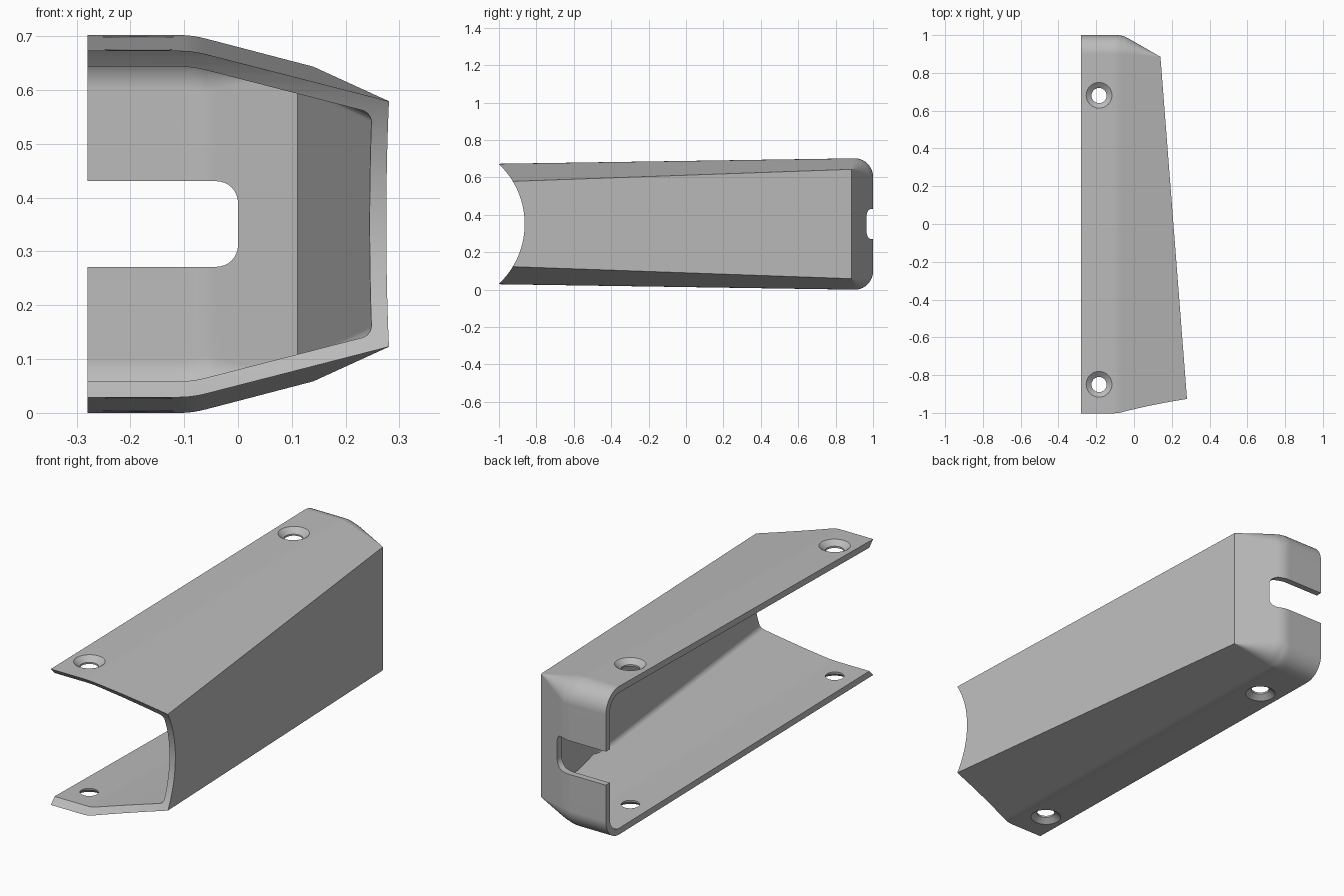
import bpy, bmesh
from math import sin, cos, pi, sqrt
from mathutils import Vector

cube = bpy.data.objects.get("Cube")
if cube:
    bpy.data.objects.remove(cube, do_unlink=True)

MID = 0.351       # height of the symmetry plane
WALL = 0.03       # shell thickness

grey = bpy.data.materials.new("light_grey")
grey.use_nodes = True
grey.diffuse_color = (0.5, 0.5, 0.5, 1)
grey.node_tree.nodes["Principled BSDF"].inputs["Base Color"].default_value = (0.5, 0.5, 0.5, 1)


def loft(rings):
    """Closed solid bridged through equal-length rings of points."""
    bm = bmesh.new()
    rows = [[bm.verts.new(p) for p in ring] for ring in rings]
    n = len(rows[0])
    for a, b in zip(rows, rows[1:]):
        for i in range(n):
            j = (i + 1) % n
            bm.faces.new((a[i], a[j], b[j], b[i]))
    bm.faces.new(rows[0])
    bm.faces.new(rows[-1])
    bmesh.ops.recalc_face_normals(bm, faces=bm.faces)
    return bm


def make_object(name, bm):
    bmesh.ops.recalc_face_normals(bm, faces=bm.faces)
    mesh = bpy.data.meshes.new(name)
    bm.to_mesh(mesh)
    bm.free()
    mesh.materials.append(grey)
    obj = bpy.data.objects.new(name, mesh)
    bpy.context.collection.objects.link(obj)
    return obj


def hinge(t, w):
    """Zero below 0, t above 0, softly rounded over width w."""
    if t < -w:
        return 0.0
    return t if t > w else (t + w) ** 2 / (4 * w)


def half_height(x, y, inset):
    return 0.3373 + 0.0153 * y - 0.26 * hinge(x + 0.085, 0.025) - inset


def section(x, y_front, inset):
    """Side section at x, with rounded back corners."""
    back = 1 - inset - 0.575 * hinge(x + 0.06 + 0.27 * inset, 0.03)
    fade = min(1, max(0, (0.14 - x) / 0.2))
    r = max(0.1 * fade - inset, 0.003)
    top = [(y_front, half_height(x, y_front, inset))]
    for i in range(11):
        a = pi / 2 * (1 - i / 10)
        y = back - r + r * cos(a)
        top.append((y, half_height(x, y, inset) - r + r * sin(a)))
    points = top + [(y, -z) for y, z in reversed(top)]
    return [Vector((x, y, MID + z)) for y, z in points]


def shell_solid(x_start, y_front, inset):
    xs = [x_start] + [-0.12 + 0.01 * i for i in range(27)] + [0.4]
    bm = loft([section(x, y_front, inset) for x in xs])
    # slanted side wall
    cut = bmesh.ops.bisect_plane(
        bm, geom=bm.verts[:] + bm.edges[:] + bm.faces[:], dist=1e-6,
        plane_co=(0.14 - inset * 1.03, 0.885, 0), plane_no=(1, 0.0776, 0), clear_outer=True)
    rim = [e for e in cut["geom_cut"] if isinstance(e, bmesh.types.BMEdge)]
    bmesh.ops.edgeloop_fill(bm, edges=rim)
    if inset:
        long_rim = [e for e in rim if e.is_valid and e.calc_length() > 1]
        bmesh.ops.bevel(bm, geom=long_rim, offset=0.018, segments=5,
                        profile=0.5, affect='EDGES')
    return bm


def circle(r, z, x, y, n=48):
    return [Vector((x + r * cos(2 * pi * i / n), y + r * sin(2 * pi * i / n), z))
            for i in range(n)]


# outer body
cover = make_object("cover_shell", shell_solid(-0.28, -1.1, 0))

# hollow inside
cutters = [make_object("cavity_cutter", shell_solid(-0.4, -1.2, WALL))]

# concave front end
R, CY = 0.4414, -1.304
cutters.append(make_object("front_cutter", loft(
    [[Vector((x, CY + R * cos(2 * pi * i / 128), MID + R * sin(2 * pi * i / 128)))
      for i in range(128)] for x in (-0.6, 0.6)])))

# slot in the back wall, rounded at its closed end
SLOT, RAD = 0.0795, 0.04
half_slot = [(-0.5, SLOT)] + [
    (-RAD + RAD * sin(pi / 16 * i), SLOT - RAD + RAD * cos(pi / 16 * i)) for i in range(9)]
outline = half_slot + [(x, -z) for x, z in reversed(half_slot)]
cutters.append(make_object("slot_cutter", loft(
    [[Vector((x, y, MID + z)) for x, z in outline] for y in (0.7, 1.2)])))

# countersunk screw holes, above and below
for y in (0.68, -0.85):
    surface = half_height(-0.185, y, 0)
    for side in (1, -1):
        rings = [circle(r, MID + side * (surface + dz), -0.185, y)
                 for r, dz in ((0.04, -0.1), (0.04, -0.022), (0.096, 0.022))]
        cutters.append(make_object("screw_hole_cutter", loft(rings)))

# carve everything out of the body
bpy.ops.object.select_all(action='DESELECT')
bpy.context.view_layer.objects.active = cover
cover.select_set(True)
for cutter in cutters:
    cutter.hide_render = True
    mod = cover.modifiers.new("carve", 'BOOLEAN')
    mod.operation = 'DIFFERENCE'
    mod.solver = 'EXACT'
    mod.object = cutter
    bpy.ops.object.modifier_apply(modifier=mod.name)
for cutter in cutters:
    bpy.data.objects.remove(cutter, do_unlink=True)

bpy.ops.object.shade_smooth_by_angle(angle=0.24)
weighted = cover.modifiers.new("weighted_normals", 'WEIGHTED_NORMAL')
weighted.keep_sharp = True
